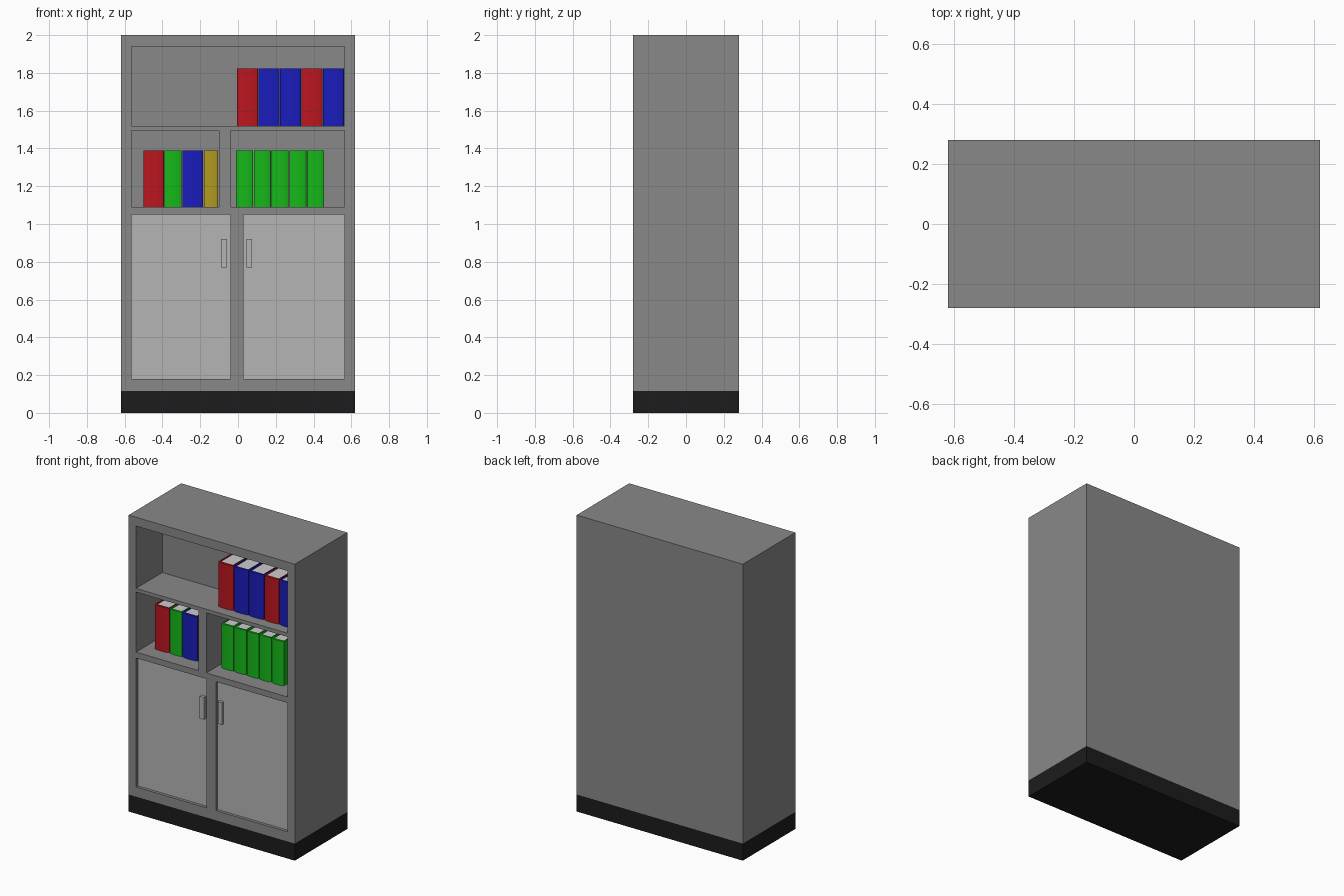
import bpy, bmesh, math

if "Cube" in bpy.data.objects:
    bpy.data.objects.remove(bpy.data.objects["Cube"])


def material(name, rgb):
    m = bpy.data.materials.new(name)
    m.diffuse_color = (*rgb, 1)
    m.use_nodes = True
    m.node_tree.nodes["Principled BSDF"].inputs["Base Color"].default_value = m.diffuse_color
    return m


BODY = material("body_grey", (0.25, 0.25, 0.25))
DOOR = material("door_grey", (0.46, 0.46, 0.46))
PAGE = material("page_grey", (0.6, 0.6, 0.58))
BLACK = material("plinth_black", (0.012, 0.012, 0.012))
COVERS = {
    "R": material("red", (0.5, 0.008, 0.014)),
    "B": material("blue", (0.01, 0.012, 0.5)),
    "G": material("green", (0.008, 0.48, 0.01)),
    "Y": material("yellow", (0.45, 0.33, 0.015)),
}


def finish(name, bm, mat=None):
    bmesh.ops.recalc_face_normals(bm, faces=bm.faces)
    me = bpy.data.meshes.new(name)
    bm.to_mesh(me)
    bm.free()
    ob = bpy.data.objects.new(name, me)
    bpy.context.collection.objects.link(ob)
    if mat:
        me.materials.append(mat)
    return ob


def add_box(bm, x0, x1, y0, y1, z0, z1):
    vs = bmesh.ops.create_cube(bm, size=1)["verts"]
    for v in vs:
        v.co = ((x0 + x1) / 2 + v.co.x * (x1 - x0),
                (y0 + y1) / 2 + v.co.y * (y1 - y0),
                (z0 + z1) / 2 + v.co.z * (z1 - z0))


def box(name, mat, *dims):
    bm = bmesh.new()
    add_box(bm, *dims)
    return finish(name, bm, mat)


W, D = 0.62, 0.28
FRONT = -D

# Plinth and cabinet body
box("plinth", BLACK, -W, W, -D, D, 0, 0.115)
body = box("cabinet_body", BODY, -W, W, -D, D, 0.115, 2.0)

# Shelf niches and shallow door recesses, cut from the front
niches = [(-0.565, 0.565, 1.52, 1.94),
          (-0.565, -0.10, 1.09, 1.495),
          (-0.04, 0.565, 1.09, 1.495)]
doors = {"left": (-0.565, -0.04, 0.18, 1.05),
         "right": (0.03, 0.565, 0.18, 1.05)}
bm = bmesh.new()
for x0, x1, z0, z1 in niches:
    add_box(bm, x0, x1, FRONT - 0.1, 0.0, z0, z1)
for x0, x1, z0, z1 in doors.values():
    add_box(bm, x0, x1, FRONT - 0.1, -0.245, z0, z1)
cutter = finish("niche_cutter", bm)
cutter.hide_render = True
cutter.hide_viewport = True
cutter.display_type = 'WIRE'
mod = body.modifiers.new("niches", 'BOOLEAN')
mod.operation = 'DIFFERENCE'
mod.solver = 'EXACT'
mod.object = cutter

# Doors with bar handles
handle_x = {"left": (-0.09, -0.058), "right": (0.045, 0.075)}
for side, (x0, x1, z0, z1) in doors.items():
    box(side + "_door", DOOR, x0, x1, -0.26, -0.24, z0, z1)
    box(side + "_handle", DOOR, *handle_x[side], FRONT, -0.255, 0.77, 0.92)


def book(name, mat, x0, x1, y0, y1, z0, z1, t=0.007, bulge=0.01, n=8):
    # Cover: U-shaped outline with a slightly rounded spine, extruded upwards
    cx, r = (x0 + x1) / 2, (x1 - x0) / 2
    arc = []
    for i in range(n + 1):
        a = math.pi * i / n
        arc.append((cx - r * math.cos(a), y0 + bulge * (1 - math.sin(a))))
    outline = [(x0, y1)] + arc + [(x1, y1), (x1 - t, y1), (x1 - t, y0 + bulge + t),
                                  (x0 + t, y0 + bulge + t), (x0 + t, y1)]
    bm = bmesh.new()
    face = bm.faces.new([bm.verts.new((x, y, z0)) for x, y in outline])
    top = bmesh.ops.extrude_face_region(bm, geom=[face])["geom"]
    bmesh.ops.translate(bm, vec=(0, 0, z1 - z0),
                        verts=[g for g in top if isinstance(g, bmesh.types.BMVert)])
    finish(name + "_cover", bm, mat)
    # Page block, set in from the cover edges
    box(name + "_pages", PAGE, x0 + t, x1 - t, y0 + bulge + t, y1 - 0.006,
        z0 + 0.006, z1 - 0.006)


def book_row(name, start, widths, colours, y0, y1, z0, z1, gap=0.004):
    x = start
    for i, (w, c) in enumerate(zip(widths, colours)):
        book(f"{name}_book_{i + 1}", COVERS[c], x, x + w, y0, y1, z0, z1)
        x += w + gap


# Rows of books
book_row("top", -0.005, [0.11] * 5, "RBBRB", -0.21, -0.04, 1.52, 1.822)
book_row("middle_left", -0.50, [0.107, 0.09, 0.11, 0.075], "RGBY", -0.18, -0.03, 1.09, 1.39)
book_row("middle_right", -0.01, [0.09] * 5, "GGGGG", -0.17, -0.02, 1.09, 1.39)
